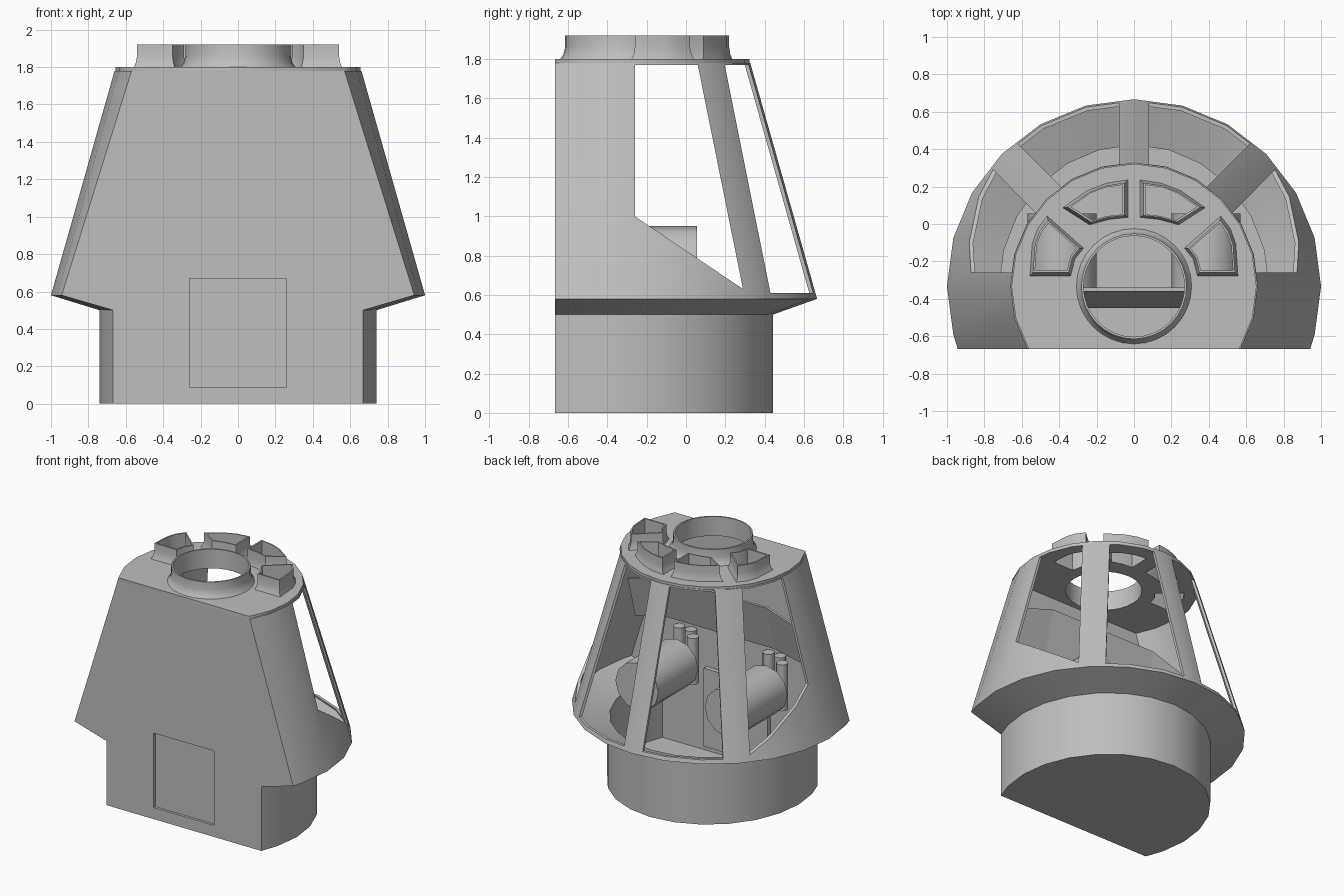
import bpy, bmesh, math
from mathutils import Matrix

if "Cube" in bpy.data.objects:
    bpy.data.objects.remove(bpy.data.objects["Cube"])

CY, FRONT = -0.333, -0.667        # axis of the round plan, flat front plane
grey = bpy.data.materials.new("hull grey")
grey.diffuse_color = (0.52, 0.52, 0.52, 1)
grey.use_nodes = True
grey.node_tree.nodes["Principled BSDF"].inputs["Base Color"].default_value = grey.diffuse_color


def finish(bm, name):
    bmesh.ops.recalc_face_normals(bm, faces=bm.faces[:])
    me = bpy.data.meshes.new(name)
    bm.to_mesh(me)
    bm.free()
    ob = bpy.data.objects.new(name, me)
    bpy.context.collection.objects.link(ob)
    me.materials.append(grey)
    return ob


def activate(ob):
    bpy.ops.object.select_all(action='DESELECT')
    ob.select_set(True)
    bpy.context.view_layer.objects.active = ob


def smooth(ob, angle=32):
    activate(ob)
    bpy.ops.object.shade_smooth_by_angle(angle=math.radians(angle))


def loft(name, loops, caps=True, closed=False):
    """Skin closed loops of equal length."""
    bm = bmesh.new()
    rows = [[bm.verts.new(p) for p in loop] for loop in loops]
    n = len(rows[0])
    pairs = list(zip(rows, rows[1:])) + ([(rows[-1], rows[0])] if closed else [])
    for a, b in pairs:
        for i in range(n):
            j = (i + 1) % n
            bm.faces.new((a[i], a[j], b[j], b[i]))
    if caps:
        bm.faces.new(rows[0])
        bm.faces.new(rows[-1])
    return finish(bm, name)


def box(name, lo, hi):
    ring = [(lo[0], lo[1]), (hi[0], lo[1]), (hi[0], hi[1]), (lo[0], hi[1])]
    return loft(name, [[(x, y, z) for x, y in ring] for z in (lo[2], hi[2])])


def cylinder(name, r, depth, loc, sides, axis='Z'):
    bm = bmesh.new()
    bmesh.ops.create_cone(bm, cap_ends=True, segments=sides, radius1=r, radius2=r, depth=depth)
    if axis == 'Y':
        bm.transform(Matrix.Rotation(math.pi / 2, 4, 'X'))
    bm.transform(Matrix.Translation(loc))
    ob = finish(bm, name)
    smooth(ob)
    return ob


def plan(rx, z, ry=None, front=FRONT):
    """Round plan of 15 degree steps with a flat front."""
    ry = ry or rx
    pts = [(rx * math.sin(math.radians(a)), CY + ry * math.cos(math.radians(a)), z)
           for a in range(-105, 106, 15)]
    c = rx * math.sqrt(1 - ((front - CY) / ry) ** 2)
    return pts + [(c, front, z), (-c, front, z)]


def circle(r, z, n=32):
    return [(r * math.cos(2 * math.pi * i / n), CY + r * math.sin(2 * math.pi * i / n), z)
            for i in range(n)]


# hull: base, flare and cone as one thin shell
IN = FRONT + 0.02
hull = loft("hull_shell", [
    plan(0.74, 0, 0.775), plan(0.74, 0.5, 0.775), plan(1.0, 0.58), plan(0.66, 1.78),
    plan(0.64, 1.78, front=IN), plan(0.975, 0.595, front=IN),
    plan(0.72, 0.515, 0.755, IN), plan(0.72, 0.03, 0.755, IN)])

# cutters: side windows, rear windows, front hatch
side = [(-0.26, 1.0), (-0.26, 1.77), (0.06, 1.77), (0.29, 0.63)]
cutters = [loft("side_window_cutter", [[(x, y, z) for y, z in side] for x in (-2, 2)])]
d = math.sqrt(0.5)
for s in (-1, 1):
    # wedge between the middle strut and the diagonal strut
    apex = CY + 0.08 + 0.1 / d
    wedge = [(0.08, apex), (0.08, 1.6), (0.08 + 1.6 - apex, 1.6)]
    cutters.append(loft("rear_window_cutter",
                        [[(s * x, y, z) for x, y in wedge] for z in (0.61, 1.77)]))
cutters.append(box("hatch_cutter", (-0.26, -0.8, 0.09), (0.26, -0.6, 0.67)))
activate(hull)
for c in cutters:
    m = hull.modifiers.new("cut", 'BOOLEAN')
    m.operation, m.solver, m.object = 'DIFFERENCE', 'EXACT', c
    bpy.ops.object.modifier_apply(modifier=m.name)
for c in cutters:
    bpy.data.objects.remove(c)
smooth(hull, 28)

# recessed front hatch
box("front_hatch", (-0.275, -0.645, 0.075), (0.275, -0.61, 0.685))

# roof ducts: two fan-shaped outlines, mirrored
ducts = [
    [(0.05, 0.22), (0.15, 0.205), (0.24, 0.17), (0.355, 0.09), (0.23, 0.01), (0.14, 0.035), (0.05, 0.045)],
    [(0.46, 0.02), (0.505, -0.04), (0.53, -0.11), (0.54, -0.26), (0.35, -0.26), (0.33, -0.18), (0.29, -0.13)]]
ducts += [[(-x, y) for x, y in p] for p in ducts]


def scaled(p, k, z):
    cx, cy = (sum(v[i] for v in p) / len(p) for i in (0, 1))
    return [(cx + (x - cx) * k, cy + (y - cy) * k, z) for x, y in p]


for p in ducts:
    ob = loft("roof_duct", [scaled(p, k, z) for k, z in (
        (1.16, 1.795), (1.05, 1.825), (1.0, 1.86), (1.0, 1.92), (0.9, 1.92), (0.9, 1.77))],
        caps=False, closed=True)
    smooth(ob)

# round roof collar
collar = loft("roof_collar", [circle(r, z) for r, z in (
    (0.312, 1.795), (0.292, 1.82), (0.282, 1.86), (0.282, 1.92), (0.27, 1.92), (0.27, 1.77))],
    caps=False, closed=True)
smooth(collar)

# roof plate with openings
cu = bpy.data.curves.new("roof_plate", 'CURVE')
cu.dimensions, cu.fill_mode, cu.extrude = '2D', 'BOTH', 0.015
for loop in [plan(0.655, 0), circle(0.272, 0)] + [scaled(p, 0.92, 0) for p in ducts]:
    sp = cu.splines.new('POLY')
    sp.points.add(len(loop) - 1)
    for pt, (x, y, z) in zip(sp.points, loop):
        pt.co = (x, y, 0, 1)
    sp.use_cyclic_u = True
roof = bpy.data.objects.new("roof_plate", cu)
bpy.context.collection.objects.link(roof)
roof.location.z = 1.785
activate(roof)
bpy.ops.object.convert(target='MESH')
roof = bpy.context.view_layer.objects.active
roof.data.materials.clear()
roof.data.materials.append(grey)

# slanted overhead panel with drooping wings
loft("overhead_panel", [
    [(x, -0.36, z), (x, -0.34, z), (x, -0.43, zb), (x, -0.45, zb)]
    for x, z, zb in ((-0.74, 1.36, 1.04), (-0.46, 1.45, 1.1), (0.46, 1.45, 1.1), (0.74, 1.36, 1.04))])

# paired machines with upright pipes
for s in (-1, 1):
    cylinder("machine_drum", 0.185, 0.49, (s * 0.385, -0.19, 0.765), 12, 'Y')
    for dx, y in ((0.1, -0.61), (0.0, -0.61), (-0.08, -0.52)):
        cylinder("upright_pipe", 0.042, 0.36, (s * 0.385 + dx, y, 0.78), 12)
